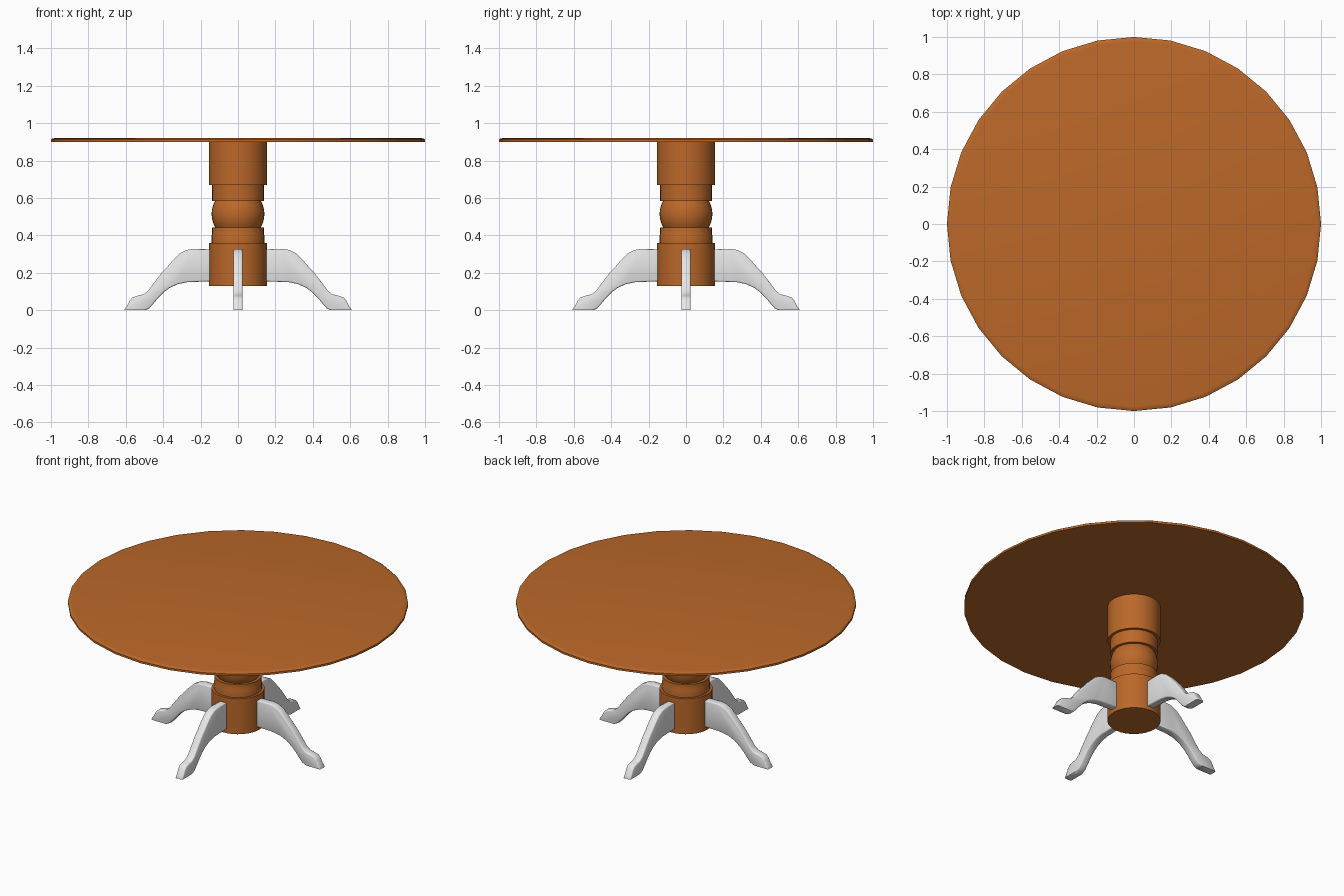
import bpy, bmesh, math
from mathutils import Matrix

if "Cube" in bpy.data.objects:
    bpy.data.objects.remove(bpy.data.objects["Cube"])

def material(name, rgb):
    m = bpy.data.materials.new(name)
    m.diffuse_color = (*rgb, 1)
    m.use_nodes = True
    m.node_tree.nodes["Principled BSDF"].inputs["Base Color"].default_value = m.diffuse_color
    return m

wood = material("warm wood", (0.50, 0.138, 0.022))
grey = material("light grey", (0.8, 0.8, 0.8))

def finish(name, bm, mat, angle=40):
    bmesh.ops.recalc_face_normals(bm, faces=bm.faces)
    me = bpy.data.meshes.new(name)
    bm.to_mesh(me)
    bm.free()
    me.materials.append(mat)
    ob = bpy.data.objects.new(name, me)
    bpy.context.collection.objects.link(ob)
    bpy.ops.object.select_all(action='DESELECT')
    ob.select_set(True)
    bpy.context.view_layer.objects.active = ob
    bpy.ops.object.shade_smooth_by_angle(angle=math.radians(angle))
    return ob

def lathe(name, profile, mat, sides=32):
    # stack of rings joined by quads, capped at both ends
    bm = bmesh.new()
    rings = [[bm.verts.new((r * math.cos(2 * math.pi * i / sides),
                            r * math.sin(2 * math.pi * i / sides), z))
              for i in range(sides)] for r, z in profile]
    for a, b in zip(rings, rings[1:]):
        for i in range(sides):
            j = (i + 1) % sides
            bm.faces.new((a[i], a[j], b[j], b[i]))
    bm.faces.new(rings[0][::-1])
    bm.faces.new(rings[-1])
    return finish(name, bm, mat)

# round top with a softened upper edge
lathe("table_top", [(1, 0.9), (1, 0.913), (0.993, 0.918), (0.975, 0.921)], wood)

# turned pedestal
ball = [(0.122 + 0.019 * math.sin(math.pi * k / 8) ** 0.8, 0.443 + 0.142 * k / 8)
        for k in range(9)]
lathe("pedestal", [(0.156, 0.13), (0.156, 0.36), (0.141, 0.36), (0.141, 0.40),
                   (0.139, 0.405), (0.139, 0.443)] + ball +
      [(0.139, 0.585), (0.139, 0.67), (0.156, 0.67), (0.156, 0.9)], wood)

# four curved feet cut from one side outline
outline = [(0.14, 0.325), (0.24, 0.328), (0.275, 0.322), (0.31, 0.304), (0.345, 0.27),
           (0.38, 0.23), (0.41, 0.198), (0.45, 0.145), (0.48, 0.105), (0.505, 0.085),
           (0.54, 0.077), (0.565, 0.068), (0.58, 0.05), (0.592, 0.025), (0.607, 0.004),
           (0.607, 0), (0.495, 0), (0.475, 0.01), (0.455, 0.032), (0.43, 0.062),
           (0.40, 0.093), (0.365, 0.12), (0.32, 0.14), (0.27, 0.15), (0.14, 0.155)]
HALF = 0.025
for n, side in enumerate(("right", "back", "left", "front")):
    bm = bmesh.new()
    face = bm.faces.new([bm.verts.new((x, -HALF, z)) for x, z in outline])
    ext = bmesh.ops.extrude_face_region(bm, geom=[face])
    bmesh.ops.translate(bm, vec=(0, 2 * HALF, 0),
                        verts=[v for v in ext["geom"] if isinstance(v, bmesh.types.BMVert)])
    # round the long edges of both cheeks, leaving the floor contact crisp
    rims = [e for e in bm.edges
            if abs(e.verts[0].co.y - e.verts[1].co.y) < 1e-5
            and max(v.co.z for v in e.verts) > 0.003]
    bmesh.ops.bevel(bm, geom=rims, offset=0.007, segments=2, profile=0.5,
                    affect='EDGES', clamp_overlap=True)
    bmesh.ops.rotate(bm, verts=bm.verts, matrix=Matrix.Rotation(n * math.pi / 2, 3, 'Z'))
    finish(side + "_foot", bm, grey, 50)
